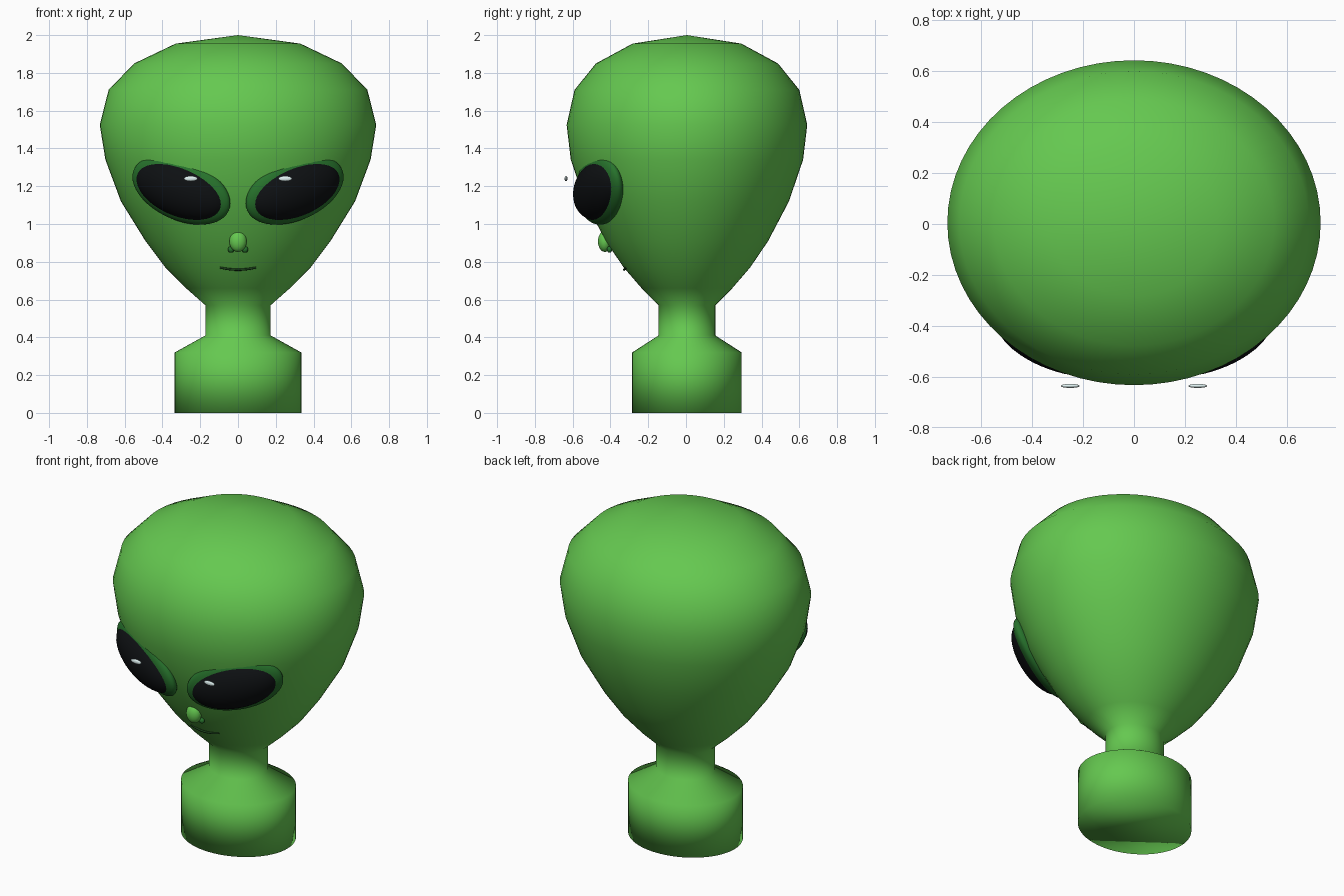
import bpy, bmesh
from math import cos, sin, pi, radians, sqrt
from mathutils import Matrix, Vector

if "Cube" in bpy.data.objects:
    bpy.data.objects.remove(bpy.data.objects["Cube"])


def material(name, rgb):
    m = bpy.data.materials.new(name)
    m.diffuse_color = (*rgb, 1)
    m.use_nodes = True
    m.node_tree.nodes["Principled BSDF"].inputs["Base Color"].default_value = m.diffuse_color
    return m


SKIN = material("green_skin", (0.13, 0.58, 0.08))
DARK = material("dark_green", (0.02, 0.17, 0.025))
MOUTH = material("mouth_dark", (0.01, 0.05, 0.01))
BLACK = material("glossy_black", (0.004, 0.005, 0.006))
GLINT = material("pale_glint", (0.75, 0.9, 0.9))


def finish(name, bm, mat):
    bmesh.ops.recalc_face_normals(bm, faces=bm.faces)
    for f in bm.faces:
        f.smooth = True
    me = bpy.data.meshes.new(name)
    bm.to_mesh(me)
    bm.free()
    me.materials.append(mat)
    ob = bpy.data.objects.new(name, me)
    bpy.context.collection.objects.link(ob)
    return ob


def ellipsoid(name, center, radii, mat, rot=Matrix.Identity(4), seg=32):
    bm = bmesh.new()
    bmesh.ops.create_uvsphere(bm, u_segments=seg, v_segments=seg // 2, radius=1)
    bm.transform(Matrix.Translation(center) @ rot @ Matrix.Diagonal((*radii, 1)))
    return finish(name, bm, mat)


# Head, neck and bust: stacked elliptical rings (half width, half depth, z)
RINGS = [(0.335, 0.29, 0), (0.335, 0.29, 0.32), (0.173, 0.15, 0.41),
         (0.173, 0.15, 0.57), (0.275, 0.24, 0.66), (0.385, 0.335, 0.77),
         (0.49, 0.43, 0.91), (0.62, 0.54, 1.12), (0.702, 0.615, 1.34),
         (0.732, 0.637, 1.525), (0.685, 0.595, 1.71), (0.55, 0.482, 1.85),
         (0.33, 0.288, 1.955)]
N = 64
bm = bmesh.new()
rings = [[bm.verts.new((rx * cos(2 * pi * i / N), ry * sin(2 * pi * i / N) + 0.005, z))
          for i in range(N)] for rx, ry, z in RINGS]
for a, b in zip(rings, rings[1:]):
    for i in range(N):
        j = (i + 1) % N
        bm.faces.new((a[i], a[j], b[j], b[i]))
crown = bm.verts.new((0, 0.005, 2.0))
for i in range(N):
    bm.faces.new((rings[-1][i], rings[-1][(i + 1) % N], crown))
bm.faces.new(rings[0])
finish("head_and_bust", bm, SKIN)

# Eyes, sockets, glints and nostrils, mirrored left and right
for s, side in ((1, "right"), (-1, "left")):
    rot = (Matrix.Rotation(s * radians(25), 4, 'Z') @ Matrix.Rotation(radians(15), 4, 'X')
           @ Matrix.Rotation(-s * radians(20), 4, 'Y'))
    c = Vector((s * 0.30, -0.457, 1.18))
    ellipsoid("eye_" + side, c, (0.262, 0.115, 0.146), BLACK, rot, 48)
    ellipsoid("eye_rim_" + side, c, (0.287, 0.07, 0.172), DARK, rot, 48)
    ellipsoid("eye_glint_" + side, (s * 0.25, -0.635, 1.24), (0.037, 0.008, 0.014), GLINT, seg=16)
    ellipsoid("nostril_" + side, (s * 0.037, -0.405, 0.865), (0.017, 0.014, 0.017), DARK, seg=16)

# Nose
ellipsoid("nose", (0, -0.43, 0.908), (0.046, 0.036, 0.056), SKIN, seg=24)

# Mouth: thin curved tube lying on the face
cu = bpy.data.curves.new("mouth", 'CURVE')
cu.dimensions = '3D'
cu.bevel_depth = 0.006
cu.bevel_resolution = 2
cu.use_fill_caps = True
sp = cu.splines.new('POLY')
sp.points.add(12)
for i, p in enumerate(sp.points):
    x = -0.095 + 0.19 * i / 12
    p.co = (x, -0.328 * sqrt(1 - (x / 0.38) ** 2), 0.758 + 0.012 * (x / 0.095) ** 2, 1)
cu.materials.append(MOUTH)
bpy.context.collection.objects.link(bpy.data.objects.new("mouth", cu))
